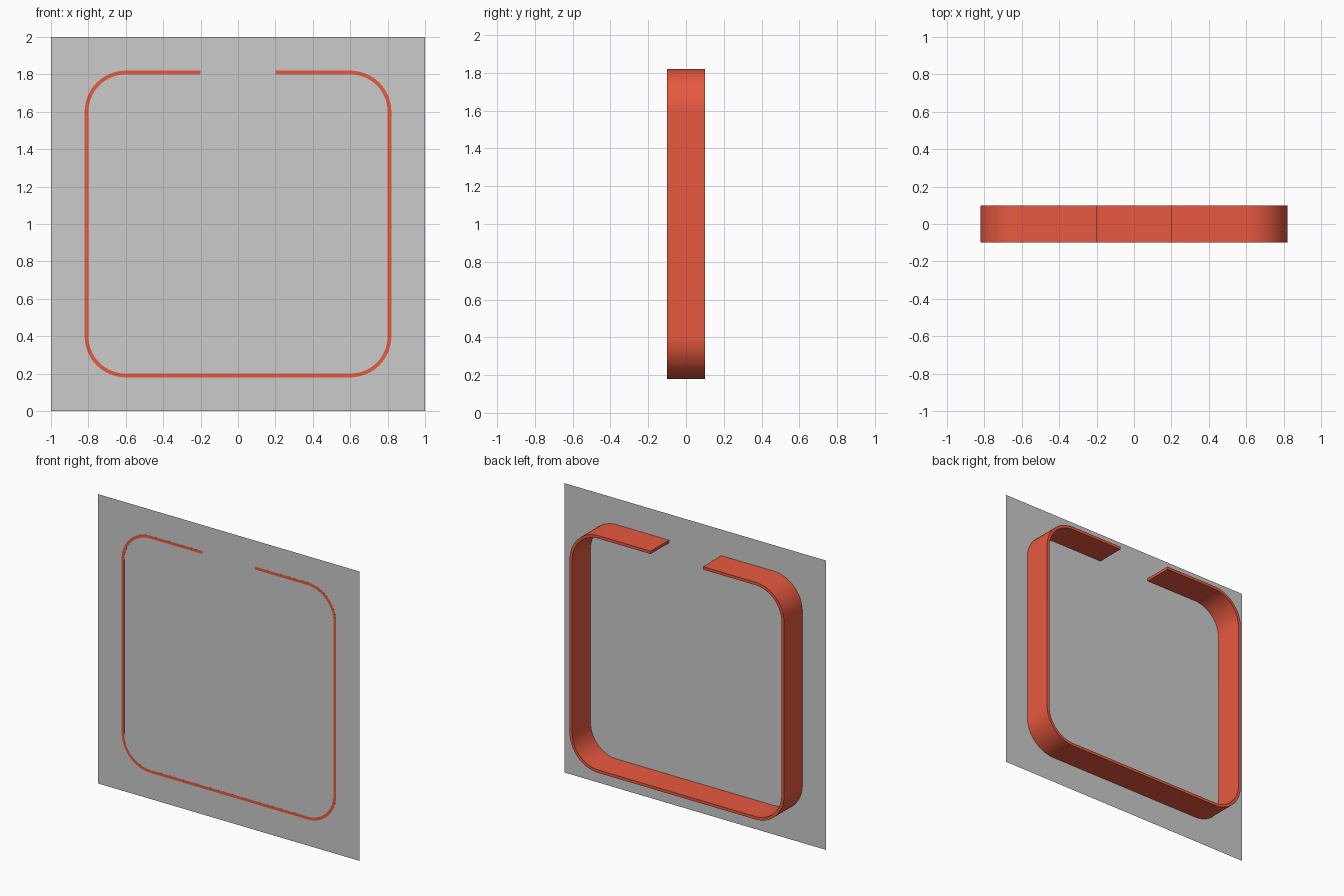
import bpy, bmesh, math

if "Cube" in bpy.data.objects:
    bpy.data.objects.remove(bpy.data.objects["Cube"])


def material(name, rgb):
    m = bpy.data.materials.new(name)
    m.diffuse_color = (*rgb, 1.0)
    m.use_nodes = True
    m.node_tree.nodes["Principled BSDF"].inputs["Base Color"].default_value = m.diffuse_color
    return m


def add_object(name, bm, mat):
    mesh = bpy.data.meshes.new(name)
    bm.to_mesh(mesh)
    bm.free()
    obj = bpy.data.objects.new(name, mesh)
    bpy.context.collection.objects.link(obj)
    mesh.materials.append(mat)
    return obj


red = material("red", (0.8, 0.1, 0.05))
grey = material("grey", (0.6, 0.6, 0.6))

# Thin back panel: a single upright sheet, a hair behind the band's front edge
bm = bmesh.new()
bm.faces.new([bm.verts.new((x, -0.0997, z))
              for x, z in ((-1, 0), (1, 0), (1, 2), (-1, 2))])
add_object("panel", bm, grey)

# Rounded square band, open at the top
HALF_GAP, CORNER, DEPTH, STEPS = 0.2, 0.6, 0.1, 16


def outline(radius):
    pts = [(HALF_GAP, 1 + CORNER + radius)]
    for sx, sz, start in ((1, 1, 90), (1, -1, 0), (-1, -1, -90), (-1, 1, -180)):
        for i in range(STEPS + 1):
            a = math.radians(start - 90 * i / STEPS)
            pts.append((sx * CORNER + radius * math.cos(a),
                        1 + sz * CORNER + radius * math.sin(a)))
    pts.append((-HALF_GAP, 1 + CORNER + radius))
    return pts


bm = bmesh.new()
rings = []
for (ox, oz), (ix, iz) in zip(outline(0.22), outline(0.20)):
    rings.append([bm.verts.new(p) for p in ((ox, -DEPTH, oz), (ox, DEPTH, oz),
                                            (ix, DEPTH, iz), (ix, -DEPTH, iz))])
for a, b in zip(rings, rings[1:]):
    for k in range(4):
        n = (k + 1) % 4
        bm.faces.new((a[k], a[n], b[n], b[k]))
bm.faces.new(rings[0])
bm.faces.new(rings[-1][::-1])
bmesh.ops.recalc_face_normals(bm, faces=bm.faces)
band = add_object("band", bm, red)

bpy.context.view_layer.objects.active = band
band.select_set(True)
bpy.ops.object.shade_smooth_by_angle(angle=math.radians(30))
